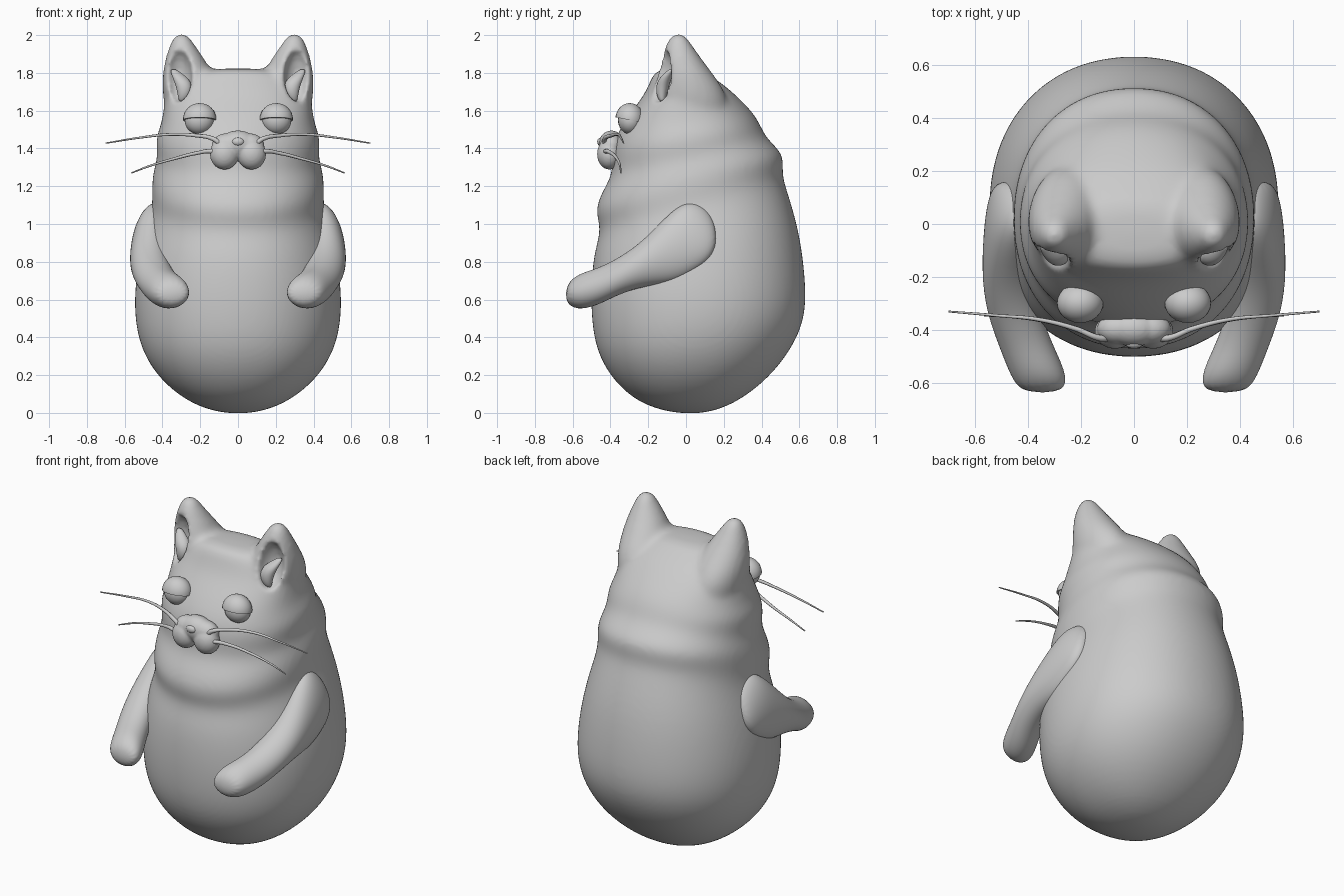
import bpy, bmesh, math
from mathutils import Vector

if "Cube" in bpy.data.objects:
    bpy.data.objects.remove(bpy.data.objects["Cube"])

N = 24


def loft(bm, rings):
    """Skin closed rings of points and cap both ends."""
    loops = [[bm.verts.new(p) for p in r] for r in rings]
    n = len(loops[0])
    for a, b in zip(loops, loops[1:]):
        for i in range(n):
            bm.faces.new((a[i], a[(i + 1) % n], b[(i + 1) % n], b[i]))
    bm.faces.new(loops[0][::-1])
    bm.faces.new(loops[-1])


def finish(bm, name):
    bmesh.ops.recalc_face_normals(bm, faces=bm.faces[:])
    for f in bm.faces:
        f.smooth = True
    me = bpy.data.meshes.new(name)
    bm.to_mesh(me)
    bm.free()
    ob = bpy.data.objects.new(name, me)
    bpy.context.collection.objects.link(ob)
    return ob


def merge(ob, size):
    """Fuse overlapping shells into one surface."""
    rm = ob.modifiers.new("merge", "REMESH")
    rm.mode, rm.voxel_size, rm.use_smooth_shade = "VOXEL", size, True


def blend(ob, iterations):
    sm = ob.modifiers.new("blend", "SMOOTH")
    sm.factor, sm.iterations = .5, iterations


def soft(v, e):
    return math.copysign(abs(v) ** e, v)


def angles(n):
    return [2 * math.pi * i / n for i in range(n)]


def ellipsoid(bm, c, r, cut=None):
    vs = bmesh.ops.create_uvsphere(bm, u_segments=24, v_segments=16, radius=1)["verts"]
    for v in vs:
        v.co = Vector((v.co.x * r[0] + c[0], v.co.y * r[1] + c[1], v.co.z * r[2] + c[2]))
    if cut:
        g = bm.verts[:] + bm.edges[:] + bm.faces[:]
        bmesh.ops.bisect_plane(bm, geom=g, plane_co=cut[0], plane_no=cut[1], clear_inner=True)
        bmesh.ops.holes_fill(bm, edges=[e for e in bm.edges if e.is_boundary])


# Body and head: tilted rings (front y, front z, back y, back z, half width)
body = [(-.05, -.005, .09, -.005, .07), (-.25, .045, .25, .04, .25), (-.40, .18, .43, .17, .42),
        (-.485, .34, .56, .33, .52), (-.508, .52, .64, .5, .555), (-.508, .70, .64, .7, .55),
        (-.49, .86, .605, .97, .51), (-.45, .975, .535, 1.19, .455), (-.49, 1.065, .51, 1.27, .46),
        (-.45, 1.17, .53, 1.37, .457), (-.39, 1.26, .43, 1.45, .425), (-.397, 1.38, .40, 1.52, .445),
        (-.37, 1.48, .36, 1.59, .405), (-.29, 1.6, .28, 1.67, .395), (-.215, 1.69, .20, 1.74, .388),
        (-.18, 1.79, .12, 1.79, .30), (-.14, 1.825, .07, 1.825, .18)]
bm = bmesh.new()
rings = []
for yf, zf, yb, zb, rx in body:
    rings.append([(rx * soft(math.cos(a), .93),
                   (yf + yb) / 2 + (yb - yf) / 2 * soft(math.sin(a), .93),
                   (zf + zb) / 2 + (zb - zf) / 2 * math.sin(a)) for a in angles(N)])
loft(bm, rings)

# Ears: (z, centre x, centre y, half x, half y)
ears = [(1.5, .22, .05, .14, .19), (1.64, .25, .025, .145, .2), (1.72, .255, .015, .147, .185),
        (1.81, .268, -.01, .132, .142), (1.9, .287, -.03, .092, .095),
        (1.965, .297, -.04, .058, .062), (2.01, .3, -.04, .03, .03)]
for s in (1, -1):
    loft(bm, [[(s * (cx + hx * math.cos(a)), cy + hy * math.sin(a), z) for a in angles(N)]
              for z, cx, cy, hx, hy in ears])
torso = finish(bm, "body")
torso.modifiers.new("round", "SUBSURF").levels = 2
merge(torso, .018)
blend(torso, 4)

# Scoops that hollow the ears
bm = bmesh.new()
for s in (1, -1):
    ellipsoid(bm, (s * .315, -.145, 1.79), (.072, .095, .145))
scoop = finish(bm, "ear_scoop")
scoop.hide_render = True
scoop.hide_viewport = True
bo = torso.modifiers.new("hollow", "BOOLEAN")
bo.operation, bo.object, bo.solver = "DIFFERENCE", scoop, "EXACT"
rm = torso.modifiers.new("even", "REMESH")
rm.mode, rm.voxel_size, rm.use_smooth_shade = "VOXEL", .014, True
blend(torso, 4)

# Arms: (top y, top z, top x, bottom y, bottom z, bottom x, half width)
arm = [(.155, 1.01, .45, .165, .9, .49, .03), (.10, 1.10, .43, .13, .81, .51, .065),
       (.0, 1.13, .44, .04, .74, .50, .09), (-.1, 1.05, .46, -.06, .68, .485, .1),
       (-.22, .92, .47, -.22, .67, .475, .103), (-.34, .83, .45, -.36, .625, .45, .103),
       (-.47, .765, .405, -.47, .565, .40, .105), (-.57, .74, .36, -.58, .54, .355, .11),
       (-.635, .68, .345, -.64, .585, .345, .08)]
for s, side in ((1, "right"), (-1, "left")):
    bm = bmesh.new()
    rings = []
    for yt, zt, xt, yb, zb, xb, hx in arm:
        t, b = Vector((xt, yt, zt)), Vector((xb, yb, zb))
        rings.append([(t + b) / 2 + (t - b) / 2 * math.sin(a) + Vector((hx * math.cos(a), 0, 0))
                      for a in angles(16)])
    loft(bm, [[(s * p.x, p.y, p.z) for p in r] for r in rings])
    finish(bm, side + "_arm").modifiers.new("round", "SUBSURF").levels = 2

    # Eyeball and half-closed eyelid
    bm = bmesh.new()
    ellipsoid(bm, (s * .205, -.295, 1.55), (.078, .065, .075))
    finish(bm, side + "_eye")
    bm = bmesh.new()
    ellipsoid(bm, (s * .203, -.298, 1.555), (.088, .076, .085),
              ((0, -.298, 1.55), (0, .2, 1)))
    lid = finish(bm, side + "_eyelid")
    bpy.context.view_layer.objects.active = lid
    lid.select_set(True)
    bpy.ops.object.shade_smooth_by_angle()
    lid.select_set(False)

    # Inner ear tuft: curved leaf leaning outwards
    bm = bmesh.new()
    leaf = [(.298, -.125, 1.645, .015), (.285, -.13, 1.68, .035), (.285, -.125, 1.73, .045),
            (.302, -.11, 1.77, .044), (.328, -.09, 1.80, .028), (.342, -.08, 1.82, .014)]
    loft(bm, [[(s * (x + w * math.cos(a)), y + .8 * w * math.sin(a), z) for a in angles(12)]
              for x, y, z, w in leaf])
    finish(bm, side + "_inner_ear").modifiers.new("round", "SUBSURF").levels = 2

    # Whiskers: tapered curves
    upper = [(.09, -.43, 1.42), (.13, -.43, 1.45), (.22, -.395, 1.468), (.36, -.36, 1.474),
             (.52, -.345, 1.457), (.70, -.33, 1.428)]
    lower = [(.09, -.43, 1.37), (.14, -.425, 1.385), (.22, -.395, 1.375), (.34, -.365, 1.345),
             (.46, -.35, 1.31), (.565, -.345, 1.27)]
    for tag, pts in (("upper", upper), ("lower", lower)):
        cu = bpy.data.curves.new("whisker", "CURVE")
        cu.dimensions, cu.bevel_depth, cu.bevel_resolution = "3D", .014, 2
        cu.use_fill_caps = True
        sp = cu.splines.new("BEZIER")
        sp.bezier_points.add(len(pts) - 1)
        for i, (bp, p) in enumerate(zip(sp.bezier_points, pts)):
            bp.co = (s * p[0], p[1], p[2])
            bp.handle_left_type = bp.handle_right_type = "AUTO"
            bp.radius = 1 - .75 * i / (len(pts) - 1)
        ob = bpy.data.objects.new(f"{side}_{tag}_whisker", cu)
        bpy.context.collection.objects.link(ob)

# Muzzle: two cheeks and a bridge merged together
bm = bmesh.new()
for s in (1, -1):
    ellipsoid(bm, (s * .072, -.405, 1.37), (.077, .066, .082))
    ellipsoid(bm, (s * .06, -.395, 1.415), (.08, .06, .065))
ellipsoid(bm, (0, -.395, 1.42), (.1, .068, .075))
muzzle = finish(bm, "muzzle")
merge(muzzle, .008)
blend(muzzle, 3)

# Nose
bm = bmesh.new()
ellipsoid(bm, (0, -.452, 1.435), (.032, .018, .022))
finish(bm, "nose")
